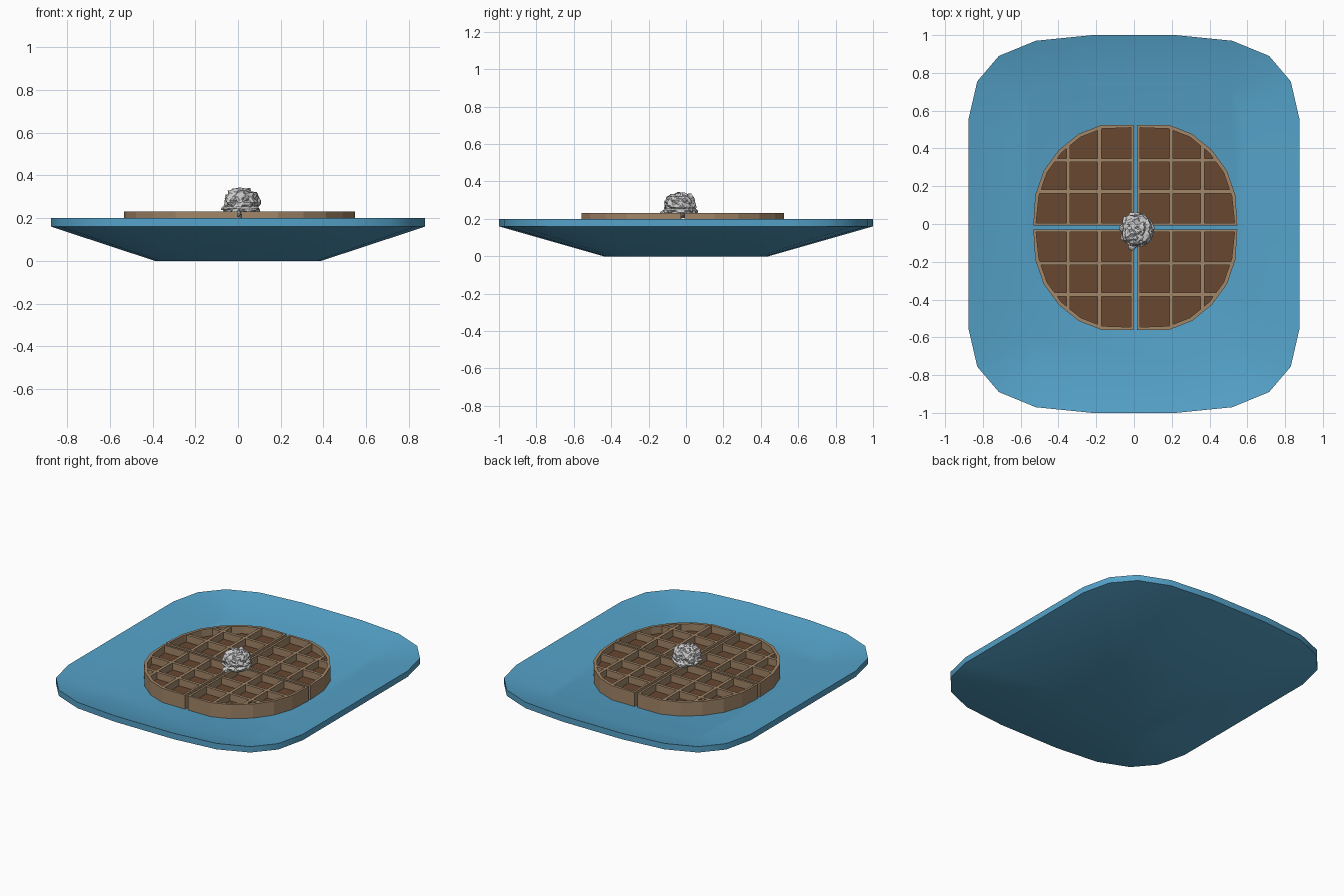
import bpy, bmesh, random
from mathutils import Vector, noise

if "Cube" in bpy.data.objects:
    bpy.data.objects.remove(bpy.data.objects["Cube"])

random.seed(4)


def material(name, rgb):
    m = bpy.data.materials.new(name)
    m.diffuse_color = (*rgb, 1)
    m.use_nodes = True
    m.node_tree.nodes["Principled BSDF"].inputs["Base Color"].default_value = m.diffuse_color
    return m


def finish(bm, name, mats=()):
    bmesh.ops.recalc_face_normals(bm, faces=bm.faces[:])
    me = bpy.data.meshes.new(name)
    bm.to_mesh(me)
    bm.free()
    ob = bpy.data.objects.new(name, me)
    bpy.context.collection.objects.link(ob)
    for m in mats:
        me.materials.append(m)
    return ob


blue = material("blue_glaze", (0.09, 0.36, 0.58))
tan = material("crust", (0.36, 0.24, 0.14))
brown = material("pocket_brown", (0.14, 0.065, 0.03))


# Plate: rounded rectangular loops bridged into a shallow dish
def full_loop(corner):
    r = corner[::-1]
    return (corner + [(-x, y) for x, y in r]
            + [(-x, -y) for x, y in corner] + [(x, -y) for x, y in r])


rim = [(.875, .56), (.83, .755), (.715, .89), (.52, .97), (.22, 1.0)]
well = [(.58, .40), (.568, .60), (.55, .70), (.50, .73), (.22, .745)]
base = [(x * .445, y * .44) for x, y in rim]
bm = bmesh.new()
rings = [[bm.verts.new((x, y, z)) for x, y in full_loop(c)]
         for c, z in ((base, 0), (rim, .16), (rim, .20), (well, .135))]
for a, b in zip(rings, rings[1:]):
    for i in range(len(a)):
        j = (i + 1) % len(a)
        bm.faces.new((a[i], a[j], b[j], b[i]))
bm.faces.new(rings[0])
bm.faces.new(rings[-1])
plate = finish(bm, "plate", [blue])
bpy.context.view_layer.objects.active = plate
plate.select_set(True)
bpy.ops.object.shade_smooth_by_angle(angle=0.52)

# Waffle: four mirrored quarters, each a rimmed tray with crossing ribs
CX, CY, BOTTOM, FLOOR, TOP = .007, -.018, .134, .18, .23
arc = [(.54, .01), (.53, .17), (.485, .30), (.405, .41), (.30, .495), (.18, .542), (.01, .542)]


def arc_y(x):
    for (x1, y1), (x0, y0) in zip(arc, arc[1:]):
        if x0 <= x <= x1:
            return y0 + (y1 - y0) * (x - x0) / (x1 - x0)


def arc_x(y):
    for (x0, y0), (x1, y1) in zip(arc, arc[1:]):
        if y0 <= y <= y1 and y1 > y0:
            return x0 + (x1 - x0) * (y - y0) / (y1 - y0)


def box(bm, x0, x1, y0, y1, z0, z1):
    for v in bmesh.ops.create_cube(bm, size=1)["verts"]:
        v.co = (x1 if v.co.x > 0 else x0, y1 if v.co.y > 0 else y0, z1 if v.co.z > 0 else z0)


def waffle_quarter(name, sx, sy):
    bm = bmesh.new()
    lower, upper = ([bm.verts.new((x, y, z)) for x, y in [(.01, .01)] + arc] for z in (BOTTOM, TOP))
    bm.faces.new(lower[::-1])
    for i in range(len(lower)):
        j = (i + 1) % len(lower)
        bm.faces.new((lower[i], lower[j], upper[j], upper[i]))
    top = bm.faces.new(upper)
    # sunken pocket
    bm.normal_update()
    bmesh.ops.inset_region(bm, faces=[top], thickness=.02)
    pocket = bmesh.ops.extrude_face_region(bm, geom=[top])["geom"]
    for g in pocket:
        if isinstance(g, bmesh.types.BMVert):
            g.co.z = FLOOR
        elif isinstance(g, bmesh.types.BMFace):
            g.material_index = 1
    if top.is_valid:
        bm.faces.remove(top)
    bmesh.ops.recalc_face_normals(bm, faces=bm.faces[:])
    # ribs
    for p in (.19, .355):
        box(bm, p - .01, p + .01, .02, arc_y(p) - .016, FLOOR - .01, TOP - .003)
        box(bm, .02, arc_x(p) - .016, p - .01, p + .01, FLOOR - .01, TOP - .003)
    for v in bm.verts:
        v.co.x = CX + sx * v.co.x
        v.co.y = CY + sy * v.co.y
    return finish(bm, name, [tan, brown])


for sx, side in ((1, "right"), (-1, "left")):
    for sy, end in ((1, "back"), (-1, "front")):
        waffle_quarter(f"waffle_{end}_{side}", sx, sy)

# Scoop: craggy ball with a wider ragged skirt
bm = bmesh.new()
bmesh.ops.create_icosphere(bm, subdivisions=4, radius=1)
for v in bm.verts:
    n = v.co.normalized()
    r = 1 + .17 * noise.noise(n * 2.6 + Vector((3, 1, 7))) + .16 * noise.noise(n * 6)
    skirt = 1.16 if -.75 < n.z < -.3 else 1
    v.co = Vector((n.x * .085 * r * skirt + .015, n.y * .085 * r * skirt - .03, .272 + n.z * .07 * r))
finish(bm, "scoop")

# Drip hanging from the front of the scoop
bm = bmesh.new()
bmesh.ops.create_icosphere(bm, subdivisions=2, radius=1)
for v in bm.verts:
    r = 1 + random.uniform(-.1, .1)
    v.co = Vector((v.co.x * .022 * r - .01, v.co.y * .025 * r - .115, .225 + v.co.z * .022 * r))
finish(bm, "scoop_drip")
